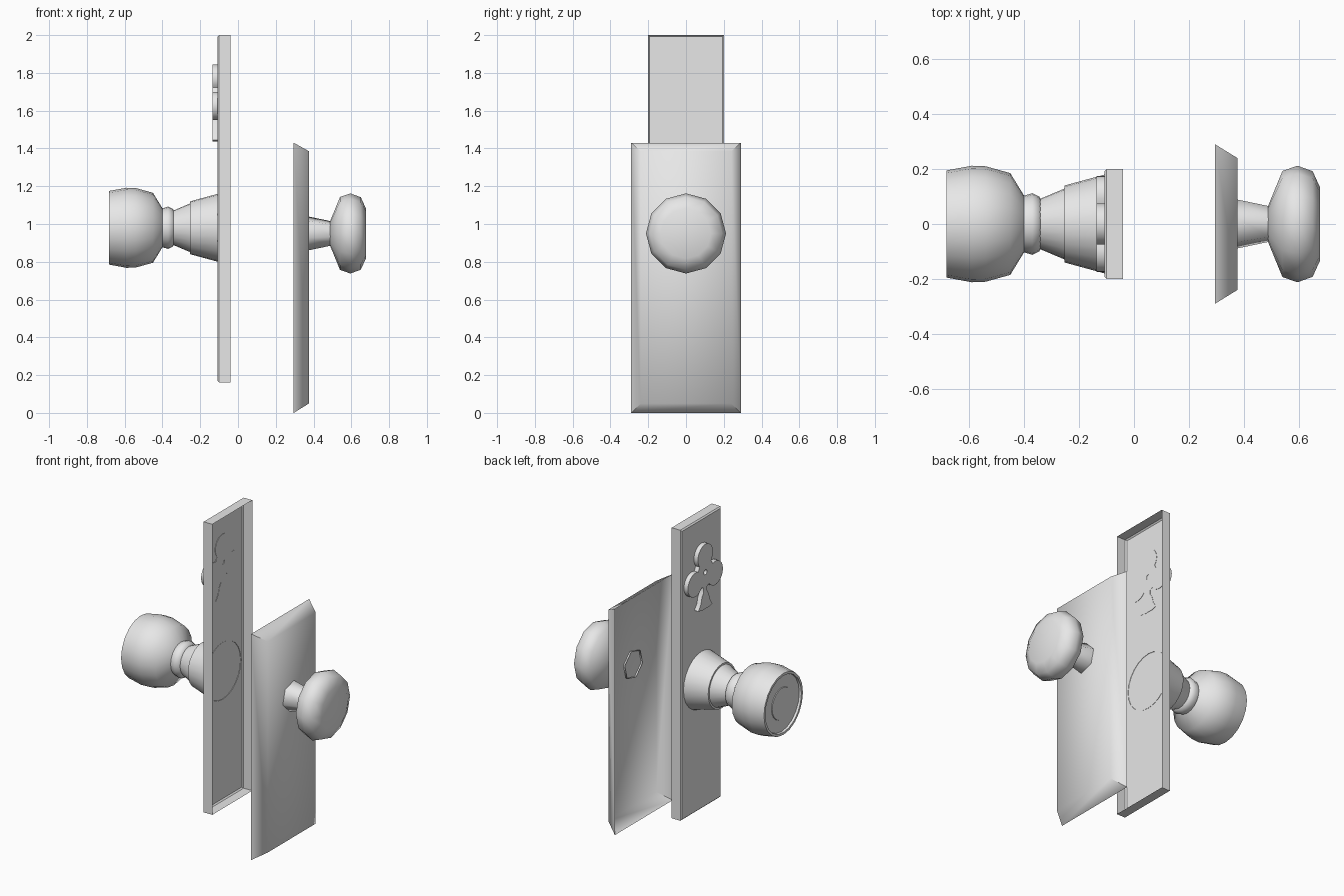
import bpy, bmesh, math
from math import sin, cos, pi, radians

cube = bpy.data.objects.get("Cube")
if cube:
    bpy.data.objects.remove(cube)

metal = bpy.data.materials.new("grey metal")
metal.use_nodes = True
GREY = (0.8, 0.8, 0.8, 1)
metal.diffuse_color = GREY
metal.node_tree.nodes["Principled BSDF"].inputs["Base Color"].default_value = GREY


def smooth(obj, angle):
    bpy.ops.object.select_all(action="DESELECT")
    obj.select_set(True)
    bpy.context.view_layer.objects.active = obj
    bpy.ops.object.shade_smooth_by_angle(angle=radians(angle))


def loft(name, rings, angle, cap_start=False, cap_end=False):
    """Join rings of points with quads, optionally closing the ends."""
    bm = bmesh.new()
    loops = [[bm.verts.new(p) for p in ring] for ring in rings]
    for a, b in zip(loops, loops[1:]):
        for i in range(len(a)):
            j = (i + 1) % len(a)
            bm.faces.new((a[i], a[j], b[j], b[i]))
    if cap_start:
        bm.faces.new(loops[0][::-1])
    if cap_end:
        bm.faces.new(loops[-1])
    bmesh.ops.recalc_face_normals(bm, faces=bm.faces)
    mesh = bpy.data.meshes.new(name)
    bm.to_mesh(mesh)
    bm.free()
    mesh.materials.append(metal)
    obj = bpy.data.objects.new(name, mesh)
    bpy.context.collection.objects.link(obj)
    smooth(obj, angle)
    return obj


def turned(name, profile, z, sides, turn=0, angle=50, **caps):
    """Turn an (x, radius) profile about a line along x."""
    steps = [2 * pi * i / sides + radians(turn) for i in range(sides)]
    rings = [[(x, r * cos(t), z + r * sin(t)) for t in steps] for x, r in profile]
    return loft(name, rings, angle, **caps)


def shell(name, sections, angle, **caps):
    """Open-backed plate from (x, half width, bottom, top) sections."""
    rings = [[(x, -w, lo), (x, w, lo), (x, w, hi), (x, -w, hi)]
             for x, w, lo, hi in sections]
    return loft(name, rings, angle, **caps)


# Tall tray-shaped plate, open towards +x
shell("tall_plate", [(-0.108, 0.192, 0.17, 1.992), (-0.1, 0.2, 0.162, 2.0),
                     (-0.04, 0.2, 0.162, 2.0)], 30, cap_start=True)

# Wide plate with sloping edges, open towards -x
shell("wide_plate", [(0.295, 0.29, 0.0, 1.43), (0.376, 0.24, 0.05, 1.385)],
      62, cap_end=True)

# Knob on the wide plate
turned("hex_neck", [(0.366, 0.092), (0.376, 0.092), (0.492, 0.067)], 0.95, 6, 15, 62)
turned("round_knob", [(0.488, 0.066), (0.54, 0.193), (0.595, 0.212),
                      (0.65, 0.192), (0.677, 0.133)], 0.95, 12, 0, 62,
       cap_start=True, cap_end=True)

# Knob on the tall plate, with stepped rose, collar and dished end
turned("rose", [(-0.106, 0.18), (-0.253, 0.14), (-0.253, 0.129), (-0.345, 0.09)],
       0.98, 24)
turned("collar", [(-0.34, 0.09), (-0.345, 0.1), (-0.37, 0.112), (-0.4, 0.103)],
       0.98, 20)
turned("deep_knob", [(-0.398, 0.1), (-0.45, 0.185), (-0.54, 0.21), (-0.59, 0.212),
                     (-0.682, 0.195), (-0.682, 0.18), (-0.668, 0.178),
                     (-0.668, 0.1), (-0.672, 0.098)], 0.98, 20, cap_end=True)


# Three-lobed ornament with a flared stem and a small hole
def arc(y, z, r, start, end, count=16):
    return [(y + r * cos(radians(start + (end - start) * i / count)),
             z + r * sin(radians(start + (end - start) * i / count)))
            for i in range(count + 1)]


left_half = arc(0, 1.77, 0.075, 90, 220, 10) + arc(-0.1, 1.625, 0.075, 68, 325)
left_half += [(-0.018, 1.575), (-0.018, 1.545), (-0.035, 1.52), (-0.045, 1.48),
              (-0.07, 1.445), (-0.035, 1.437)]
outline = left_half + [(-y, z) for y, z in reversed(left_half[1:])]
hole = arc(0, 1.668, 0.016, 0, 330, 11)

curve = bpy.data.curves.new("ornament", "CURVE")
curve.dimensions = "2D"
curve.fill_mode = "BOTH"
curve.extrude = 0.015
curve.materials.append(metal)
for points in (outline, hole):
    spline = curve.splines.new("POLY")
    spline.points.add(len(points) - 1)
    for point, (y, z) in zip(spline.points, points):
        point.co = (y, z, 0, 1)
    spline.use_cyclic_u = True
ornament = bpy.data.objects.new("ornament", curve)
ornament.location.x = -0.121
ornament.rotation_euler = (pi / 2, 0, pi / 2)
bpy.context.collection.objects.link(ornament)
bpy.ops.object.select_all(action="DESELECT")
ornament.select_set(True)
bpy.context.view_layer.objects.active = ornament
bpy.ops.object.convert(target="MESH")
smooth(bpy.context.object, 40)
